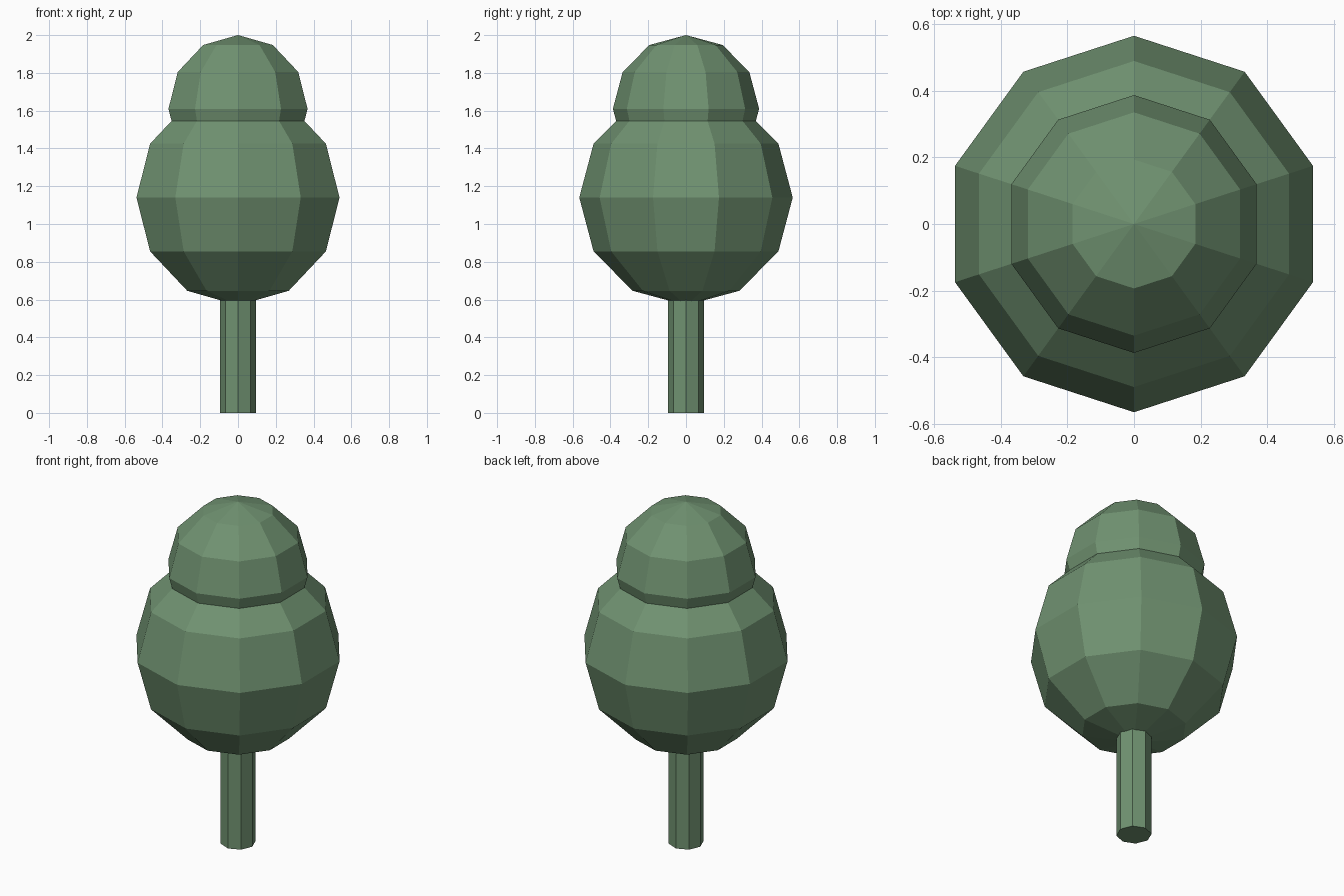
import bpy
import bmesh
from mathutils import Matrix

cube = bpy.data.objects.get("Cube")
if cube:
    bpy.data.objects.remove(cube, do_unlink=True)

# One flat green for the whole tree
green = bpy.data.materials.new("leaf_green")
green.use_nodes = True
colour = (0.162, 0.288, 0.165, 1.0)
green.diffuse_color = colour
bsdf = green.node_tree.nodes["Principled BSDF"]
bsdf.inputs["Base Color"].default_value = colour
bsdf.inputs["Roughness"].default_value = 0.9


def finish(bm, name, z):
    """Turn a bmesh into a flat-shaded object centred at height z."""
    bmesh.ops.recalc_face_normals(bm, faces=bm.faces)
    mesh = bpy.data.meshes.new(name)
    bm.to_mesh(mesh)
    bm.free()
    mesh.materials.append(green)
    obj = bpy.data.objects.new(name, mesh)
    obj.location.z = z
    bpy.context.collection.objects.link(obj)
    return obj


def foliage(name, radius, half_height, z):
    """Low-poly ten-sided ball."""
    bm = bmesh.new()
    bmesh.ops.create_uvsphere(bm, u_segments=10, v_segments=6, radius=1.0,
                              matrix=Matrix.Diagonal((radius, radius, half_height, 1)))
    return finish(bm, name, z)


def trunk(name, radius, height):
    """Eight-sided post standing on the ground."""
    bm = bmesh.new()
    bmesh.ops.create_cone(bm, cap_ends=True, segments=8, radius1=radius,
                          radius2=radius, depth=height)
    return finish(bm, name, height / 2)


trunk("trunk", 0.094, 0.75)
foliage("lower_foliage", 0.565, 0.57, 1.14)
foliage("upper_foliage", 0.387, 0.39, 1.61)
